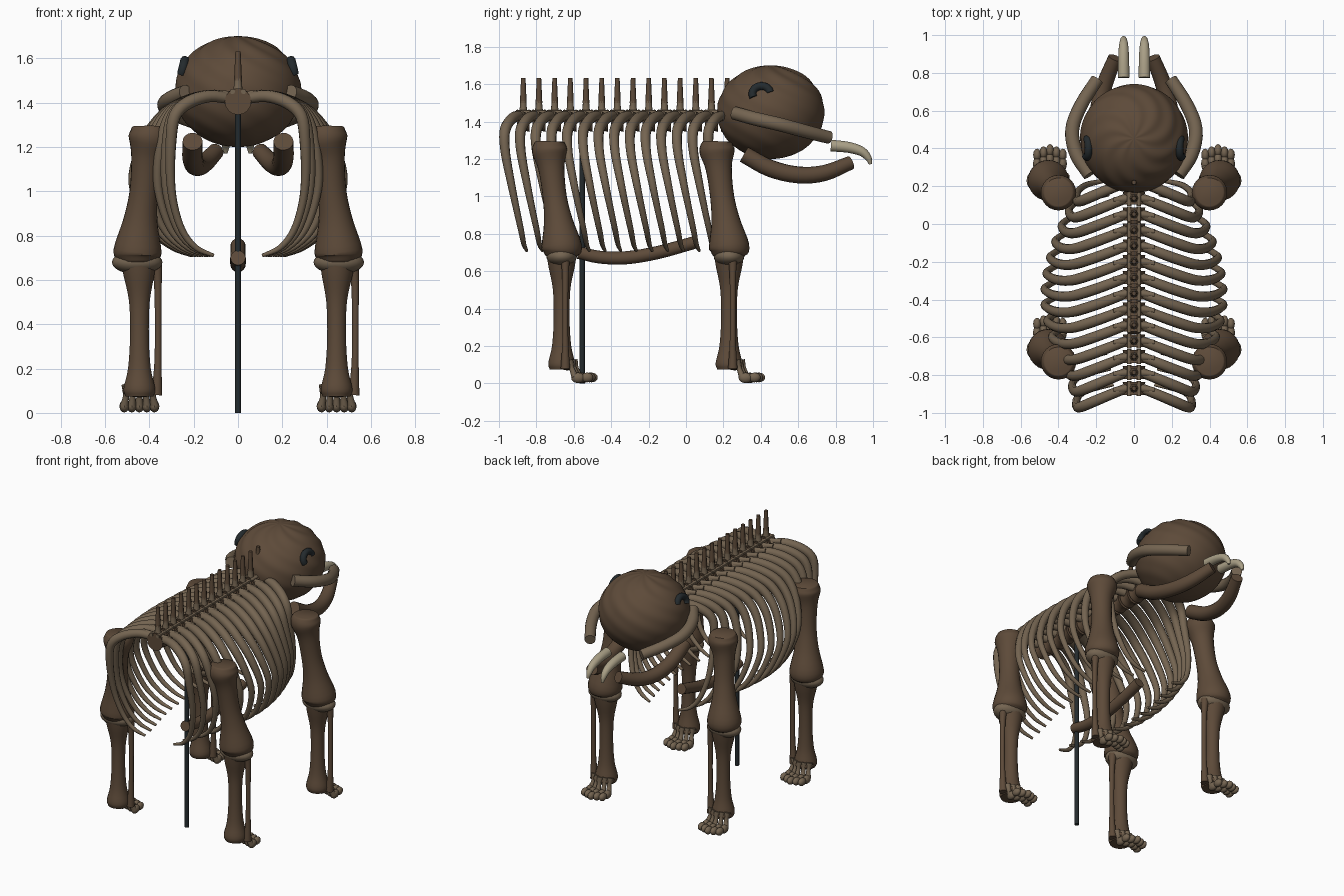
import bpy, bmesh, math
from mathutils import Vector, Matrix

if "Cube" in bpy.data.objects:
    bpy.data.objects.remove(bpy.data.objects["Cube"])


def material(name, rgb):
    m = bpy.data.materials.new(name)
    m.diffuse_color = (*rgb, 1)
    m.use_nodes = True
    m.node_tree.nodes["Principled BSDF"].inputs["Base Color"].default_value = m.diffuse_color
    return m


BROWN = material("brown_bone", (0.110, 0.069, 0.041))
BONE = material("pale_bone", (0.175, 0.128, 0.082))
IVORY = material("ivory", (0.40, 0.35, 0.24))
DARK = material("dark_metal", (0.017, 0.023, 0.026))


def finish(bm, name, mat, angle=45):
    bmesh.ops.recalc_face_normals(bm, faces=bm.faces)
    me = bpy.data.meshes.new(name)
    bm.to_mesh(me)
    bm.free()
    me.materials.append(mat)
    ob = bpy.data.objects.new(name, me)
    bpy.context.collection.objects.link(ob)
    bpy.context.view_layer.objects.active = ob
    ob.select_set(True)
    bpy.ops.object.shade_smooth_by_angle(angle=math.radians(angle))
    ob.select_set(False)
    return ob


def smooth(rows, steps):
    """Catmull-Rom through rows of (x, y, z, radius)."""
    p = [Vector(r) for r in rows]
    p = [2 * p[0] - p[1]] + p + [2 * p[-1] - p[-2]]
    out = []
    for i in range(1, len(p) - 2):
        a, b, c, d = p[i - 1:i + 3]
        for k in range(steps):
            t = k / steps
            out.append(0.5 * (2 * b + (c - a) * t + (2 * a - 5 * b + 4 * c - d) * t * t
                              + (3 * b - a - 3 * c + d) * t ** 3))
    return out + [p[-2]]


def tube(bm, rows, sides=12, steps=4):
    """Round bone with varying radius along a smooth path."""
    pts = smooth(rows, steps)
    pos = [q.to_3d() for q in pts]
    d = (pos[1] - pos[0]).normalized()
    u = d.orthogonal().normalized()
    prev = None
    for i, q in enumerate(pts):
        n = (pos[min(i + 1, len(pos) - 1)] - pos[max(i - 1, 0)]).normalized()
        u = (d.rotation_difference(n) @ u).normalized()
        d = n
        w = d.cross(u)
        ring = [bm.verts.new(pos[i] + max(q[3], .002) * (u * math.cos(a) + w * math.sin(a)))
                for a in (2 * math.pi * k / sides for k in range(sides))]
        if prev is None:
            bm.faces.new(ring[::-1])
        else:
            for k in range(sides):
                j = (k + 1) % sides
                bm.faces.new((prev[k], prev[j], ring[j], ring[k]))
        prev = ring
    bm.faces.new(prev)


def ball(bm, c, r, seg=16):
    bmesh.ops.create_uvsphere(bm, u_segments=seg, v_segments=seg // 2 + 2, radius=1,
                              matrix=Matrix.Translation(c) @ Matrix.Diagonal((*r, 1)))


def bone(name, mat, rows, **kw):
    bm = bmesh.new()
    tube(bm, rows, **kw)
    return finish(bm, name, mat)


def flip(rows, s):
    return [(s * r[0], *r[1:]) for r in rows]


# skull with swirling ridges on the crown
bm = bmesh.new()
bmesh.ops.create_uvsphere(bm, u_segments=96, v_segments=48, radius=1)
for v in bm.verts:
    az = math.atan2(v.co.y, v.co.x)
    fade = math.sqrt(max(0, 1 - v.co.z ** 2))
    f = 1 + 0.016 * math.sin(9 * az + 16 * v.co.z) * min(1, 1.6 * fade) * (0.25 + 0.75 * max(v.co.z, 0))
    v.co = Vector((0.285 * v.co.x * f, 0.453 + 0.287 * v.co.y * f, 1.45 + 0.25 * v.co.z * f))
finish(bm, "skull", BROWN, 60)

for s, side in ((-1, "left"), (1, "right")):
    # eye sockets, cheek arches, jaw, tusks
    bm = bmesh.new()
    ring = [(s * (0.250 - 0.010 * math.sin(a)), 0.403 + 0.048 * math.cos(a), 1.548 + 0.042 * math.sin(a), 0.021)
            for a in (math.radians(10 + 195 * k / 12) for k in range(13))]
    tube(bm, ring, steps=2)
    finish(bm, "eye_socket_" + side, DARK)
    bone("cheek_arch_" + side, BONE, flip([
        (0.235, 0.26, 1.445, 0.036), (0.305, 0.37, 1.415, 0.037), (0.327, 0.50, 1.385, 0.037),
        (0.28, 0.63, 1.35, 0.036), (0.195, 0.765, 1.315, 0.034)], s), sides=16)
    bone("lower_jaw_" + side, BROWN, flip([
        (0.205, 0.31, 1.225, 0.045), (0.205, 0.45, 1.15, 0.046), (0.19, 0.60, 1.115, 0.045),
        (0.155, 0.74, 1.125, 0.043), (0.10, 0.88, 1.18, 0.037)], s), sides=16)
    bone("tusk_" + side, IVORY, flip([
        (0.055, 0.775, 1.272, 0.031), (0.055, 0.87, 1.262, 0.029), (0.055, 0.94, 1.24, 0.025),
        (0.055, 0.975, 1.205, 0.018), (0.055, 0.987, 1.172, 0.008)], s), sides=16)

# spine: bodies, arches and tall spines
N = 14
bodies, arches, spines = bmesh.new(), bmesh.new(), bmesh.new()
for i in range(N):
    y = -0.87 + 1.09 * i / (N - 1)
    tube(bodies, [(0, y - 0.034, 1.405, 0.06), (0, y, 1.405, 0.053), (0, y + 0.034, 1.405, 0.06)], sides=16)
    tube(arches, [(0, y, 1.44, 0.026), (0, y, 1.475, 0.019), (0, y, 1.51, 0.017)], sides=10, steps=2)
    for s in (-1, 1):
        tube(arches, [(s * 0.03, y, 1.43, 0.022), (s * 0.11, y - 0.01, 1.445, 0.014)], sides=8, steps=1)
        tube(arches, [(s * 0.025, y - 0.04, 1.45, 0.012), (s * 0.025, y + 0.04, 1.45, 0.012)], sides=8, steps=1)
    tube(spines, [(0, y, 1.50, 0.018), (0, y, 1.632, 0.012)], sides=8, steps=1)
finish(bodies, "vertebra_bodies", BROWN)
finish(arches, "vertebra_arches", BONE)
finish(spines, "vertebra_spines", BROWN)

# rib cage, widest in the middle
for s, side in ((-1, "left"), (1, "right")):
    bm = bmesh.new()
    for i in range(N):
        t = i / (N - 1)
        y = -0.87 + 1.09 * t
        b = math.sin(math.pi * t) ** (1.4 if t < 0.5 else 1.0)
        x = 0.305 + 0.17 * b
        tip = 0.11 + 0.10 * b
        tube(bm, flip([
            (0.04, y, 1.42, 0.026), (0.13, y - 0.035, 1.43, 0.028),
            (0.225 + 0.02 * b, y - 0.075, 1.40, 0.029),
            (0.285 + 0.055 * b, y - 0.1, 1.34, 0.028),
            (0.302 + 0.12 * b, y - 0.095, 1.23, 0.025), (x, y - 0.065, 1.07, 0.021),
            (x * 0.95, y - 0.038, 0.94, 0.018),
            (x * 0.82, y - 0.012, 0.82, 0.016), (x * 0.62, y + 0.003, 0.745, 0.013),
            (tip, y + 0.018, 0.71, 0.008)], s), sides=10, steps=4)
    finish(bm, "ribs_" + side, BONE)

# breastbone and support rod
bone("breastbone", BROWN, [(0, -0.575, 0.70, 0.034), (0, -0.46, 0.675, 0.034), (0, -0.32, 0.672, 0.035),
                           (0, -0.15, 0.70, 0.035), (0, 0.05, 0.755, 0.034)], sides=16)
bone("support_rod", DARK, [(0, -0.555, 0, 0.014), (0, -0.555, 1.38, 0.014)], sides=16, steps=1)

# four legs
for y0, end in ((-0.665, "rear"), (0.23, "front")):
    for s, side in ((-1, "left"), (1, "right")):
        tag = f"{end}_{side}"
        bone("upper_leg_" + tag, BROWN, flip([
            (0.40, y0 - 0.065, 1.295, 0.070), (0.40, y0 - 0.065, 1.285, 0.082), (0.40, y0 - 0.064, 1.24, 0.094),
            (0.412, y0 - 0.055, 1.15, 0.070), (0.425, y0 - 0.037, 1.0, 0.064),
            (0.44, y0 - 0.018, 0.87, 0.077), (0.453, y0, 0.735, 0.108),
            (0.455, y0, 0.69, 0.092), (0.455, y0, 0.665, 0.06)], s), sides=24)
        bm = bmesh.new()
        ball(bm, (s * 0.455, y0, 0.68), (0.114, 0.082, 0.054), 24)
        finish(bm, "knee_" + tag, BONE)
        bone("shin_" + tag, BROWN, flip([
            (0.45, y0, 0.68, 0.080), (0.447, y0, 0.62, 0.070), (0.445, y0, 0.50, 0.047),
            (0.445, y0, 0.34, 0.043), (0.445, y0, 0.20, 0.052), (0.445, y0, 0.11, 0.072),
            (0.445, y0, 0.075, 0.064)], s), sides=20)
        # thin shin bone sits on the same side of every leg
        xf = s * 0.445 + 0.078
        bone("thin_shin_" + tag, BROWN, [
            (xf, y0 + 0.02, 0.68, 0.026), (xf + 0.006, y0 + 0.02, 0.55, 0.017),
            (xf + 0.006, y0 + 0.02, 0.25, 0.016), (xf, y0 + 0.02, 0.08, 0.026)])
        # foot: five fanned toes and an ankle block
        bm = bmesh.new()
        for k in range(-2, 3):
            x = s * 0.445 + 0.030 * k
            fx = s * 0.445 + 0.034 * k
            dy = -0.012 * abs(k)
            tube(bm, [(x, y0 + 0.065 + dy, 0.125, 0.021), (x, y0 + 0.078 + dy, 0.08, 0.014),
                      (fx, y0 + 0.095 + dy, 0.035, 0.019)], sides=10)
            ball(bm, (fx, y0 + 0.112 + dy, 0.030), (0.022, 0.037, 0.028), 12)
            ball(bm, (fx, y0 + 0.160 + dy, 0.032), (0.021, 0.033, 0.026), 12)
        finish(bm, "toes_" + tag, BONE)
        bm = bmesh.new()
        ball(bm, (s * 0.445, y0 + 0.03, 0.10), (0.078, 0.05, 0.03), 16)
        finish(bm, "ankle_" + tag, BROWN)
